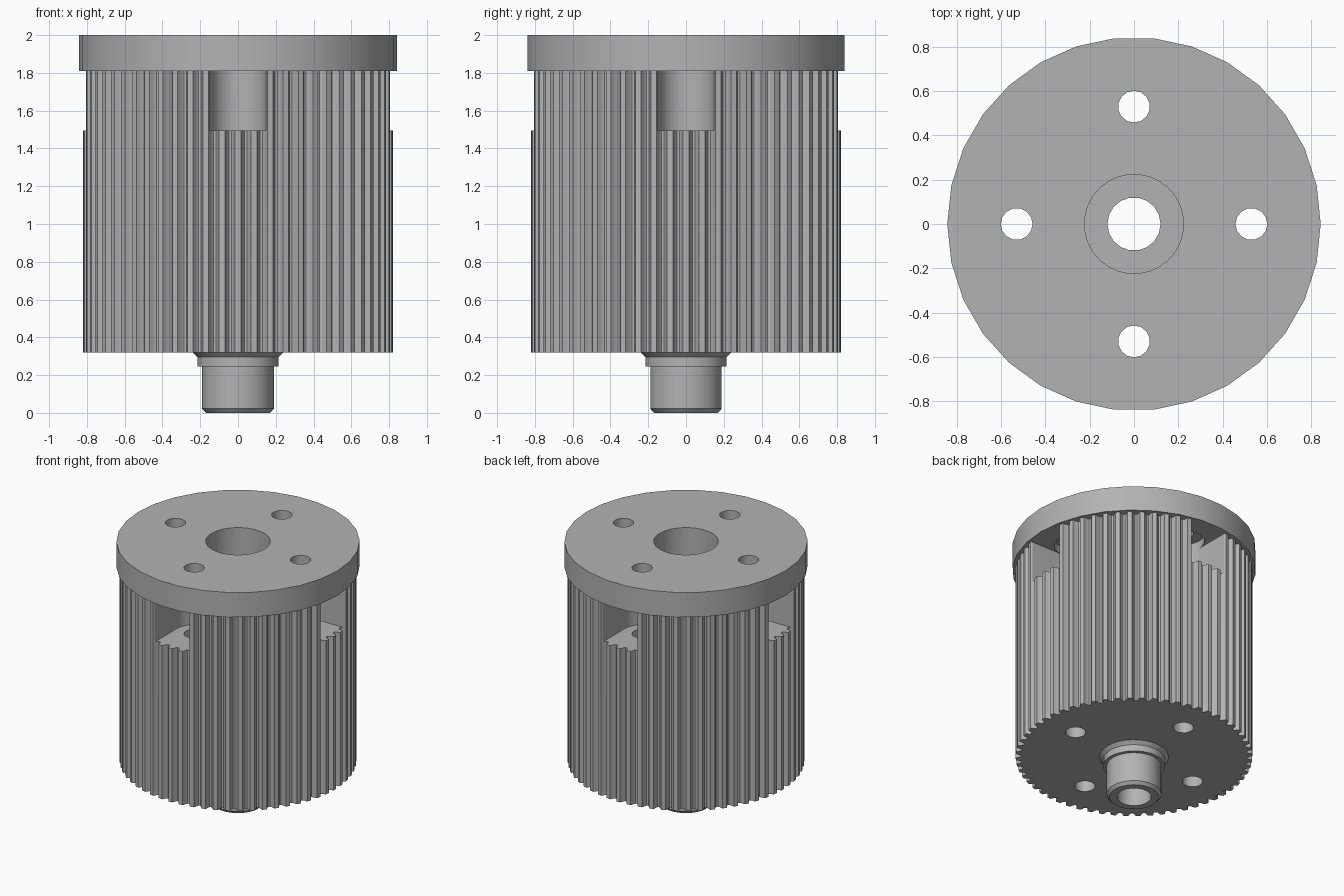
import bpy, bmesh
from math import cos, sin, pi, radians

cube = bpy.data.objects.get("Cube")
if cube:
    bpy.data.objects.remove(cube, do_unlink=True)

grey = bpy.data.materials.new("plain grey")
grey.use_nodes = True
COLOUR = (0.45, 0.45, 0.45, 1)
grey.diffuse_color = COLOUR
grey.node_tree.nodes["Principled BSDF"].inputs["Base Color"].default_value = COLOUR


def ring(r, n, cx=0, cy=0, start=0, sweep=2 * pi):
    return [(cx + r * cos(start + sweep * i / n), cy + r * sin(start + sweep * i / n))
            for i in range(n)]


def loft(name, sections):
    """Solid through a stack of (outline, height) sections."""
    bm = bmesh.new()
    loops = [[bm.verts.new((x, y, z)) for x, y in pts] for pts, z in sections]
    bm.faces.new(loops[0][::-1])
    bm.faces.new(loops[-1])
    for low, high in zip(loops, loops[1:]):
        n = len(low)
        for i in range(n):
            j = (i + 1) % n
            bm.faces.new((low[i], low[j], high[j], high[i]))
    mesh = bpy.data.meshes.new(name)
    bm.to_mesh(mesh)
    bm.free()
    mesh.materials.append(grey)
    obj = bpy.data.objects.new(name, mesh)
    bpy.context.collection.objects.link(obj)
    return obj


def prism(name, pts, z0, z1):
    return loft(name, [(pts, z0), (pts, z1)])


def select(obj):
    bpy.ops.object.select_all(action='DESELECT')
    obj.select_set(True)
    bpy.context.view_layer.objects.active = obj


def cut(target, cutters):
    for c in cutters:
        c.hide_render = True
        mod = target.modifiers.new("cut", 'BOOLEAN')
        mod.operation = 'DIFFERENCE'
        mod.solver = 'EXACT'
        mod.object = c
        select(target)
        bpy.ops.object.modifier_apply(modifier=mod.name)


def turned(pts, quarter):
    a = quarter * pi / 2
    return [(x * cos(a) - y * sin(a), x * sin(a) + y * cos(a)) for x, y in pts]


# Toothed drum outline: narrow lands with rounded grooves
TEETH, TIP, ROOT = 60, 0.82, 0.782
outline = []
for t in range(TEETH):
    for deg, r in ((-1.1, TIP), (1.1, TIP), (1.5, 0.808), (1.9, 0.791),
                   (2.5, ROOT), (3.5, ROOT), (4.1, 0.791), (4.5, 0.808)):
        a = 2 * pi * t / TEETH + radians(deg)
        outline.append((r * cos(a), r * sin(a)))
drum = prism("toothed_drum", outline, 0.32, 1.81)

# Flange disc and stepped spigot
flange = prism("top_flange", ring(0.843, 30), 1.81, 2.0)
spigot = loft("bottom_spigot", [(ring(r, 30), z) for r, z in (
    (0.17, 0), (0.19, 0.022), (0.19, 0.245), (0.215, 0.245),
    (0.215, 0.295), (0.24, 0.32))])

# Cutters: bore, bearing seat, bolt holes, side pockets and head recesses
BOLT, POCKET = 0.53, 0.147
bore = prism("bore_cutter", ring(0.12, 18), -0.1, 2.1)
seat = prism("seat_cutter", ring(0.224, 30), 1.5, 2.1)
holes, pockets, recesses = [], [], []
for q in range(4):
    holes.append(prism("bolt_cutter", turned(ring(0.072, 14, BOLT), q), 0.1, 2.1))
    arc = ring(POCKET, 16, BOLT, 0, pi / 2, pi) + [
        (BOLT, -POCKET), (1, -POCKET), (1, POCKET)]
    pockets.append(prism("pocket_cutter", turned(arc, q), 1.495, 1.9))
    recesses.append(prism("recess_cutter", turned(ring(POCKET, 30, BOLT), q), 1.7, 1.87))

cut(drum, [bore, seat] + holes + pockets)
cut(flange, [seat] + holes + recesses)
cut(spigot, [bore])

for c in [bore, seat] + holes + pockets + recesses:
    bpy.data.objects.remove(c, do_unlink=True)

for obj in (drum, flange, spigot):
    select(obj)
    bpy.ops.object.shade_smooth_by_angle(angle=radians(28))
